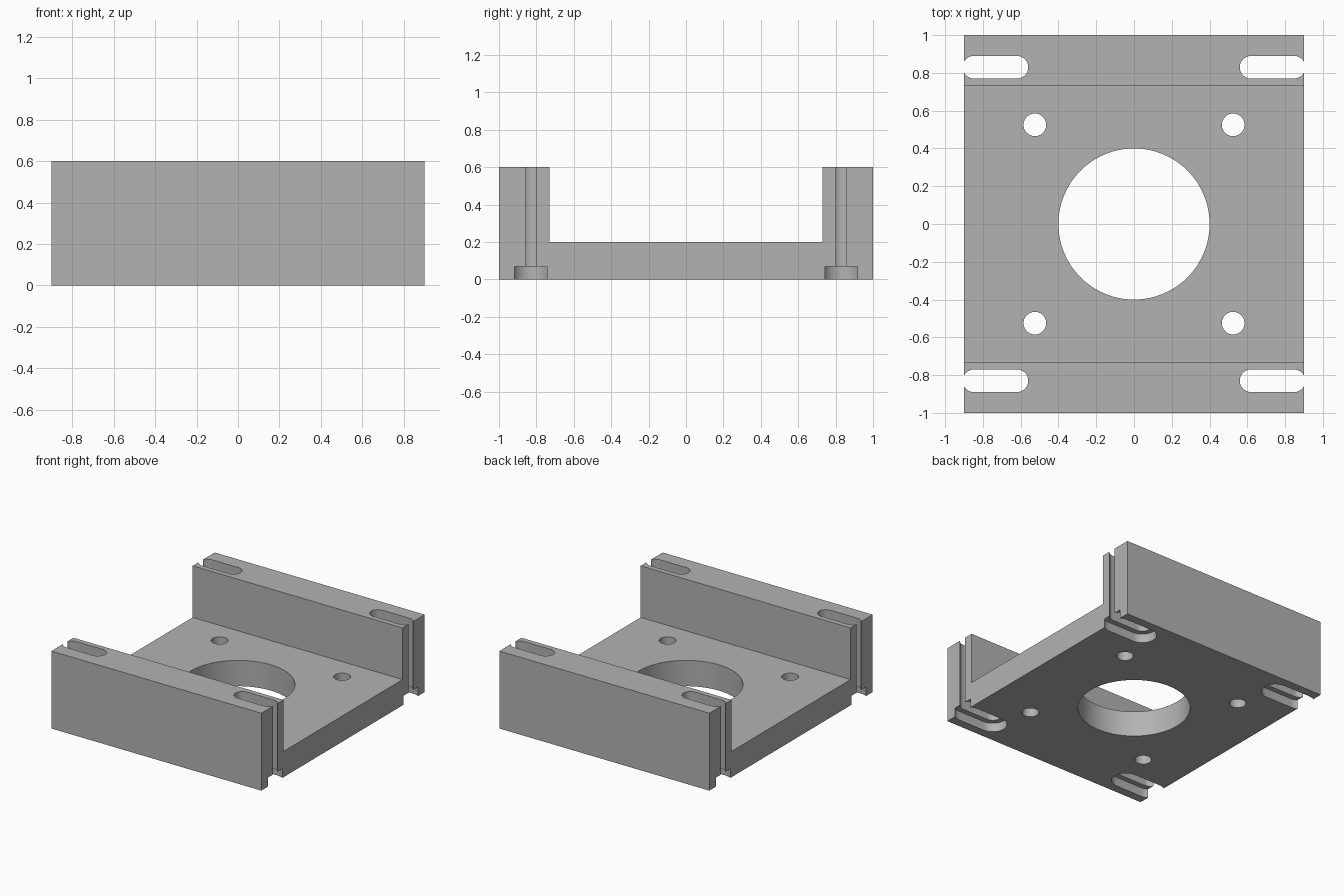
import bpy, bmesh, math

cube = bpy.data.objects.get("Cube")
if cube:
    bpy.data.objects.remove(cube, do_unlink=True)

grey = bpy.data.materials.new("machined grey")
grey.use_nodes = True
colour = (0.45, 0.45, 0.45, 1)
grey.diffuse_color = colour
grey.node_tree.nodes["Principled BSDF"].inputs["Base Color"].default_value = colour


def extrude(name, points, offset):
    """Solid made by sweeping a closed outline along an offset."""
    bm = bmesh.new()
    face = bm.faces.new([bm.verts.new(p) for p in points])
    moved = bmesh.ops.extrude_face_region(bm, geom=[face])["geom"]
    verts = [v for v in moved if isinstance(v, bmesh.types.BMVert)]
    bmesh.ops.translate(bm, verts=verts, vec=offset)
    bmesh.ops.recalc_face_normals(bm, faces=bm.faces[:])
    mesh = bpy.data.meshes.new(name)
    bm.to_mesh(mesh)
    bm.free()
    mesh.materials.append(grey)
    obj = bpy.data.objects.new(name, mesh)
    bpy.context.collection.objects.link(obj)
    return obj


def arc(x, y, r, z, start, end, steps):
    angles = [start + (end - start) * i / steps for i in range(steps + 1)]
    return [(x + r * math.cos(a), y + r * math.sin(a), z) for a in angles]


def hole(name, x, y, r, steps):
    outline = arc(x, y, r, -0.1, 0, math.tau, steps)[:-1]
    return extrude(name, outline, (0, 0, 1))


def slot(name, x1, x2, y, r, top):
    h = math.pi / 2
    outline = arc(x2, y, r, -0.1, -h, h, 24) + arc(x1, y, r, -0.1, h, 3 * h, 24)
    return extrude(name, outline, (0, 0, top + 0.1))


# U-shaped bracket body
W, D, H, INNER, FLOOR = 0.9, 1.0, 0.6, 0.73, 0.2
profile = [(-D, 0), (D, 0), (D, H), (INNER, H), (INNER, FLOOR),
           (-INNER, FLOOR), (-INNER, H), (-D, H)]
body = extrude("motor_bracket", [(-W, y, z) for y, z in profile], (2 * W, 0, 0))

# Central bore, screw holes, and mounting slots with wider recesses underneath
cutters = [hole("bore_cutter", 0, 0, 0.4, 96)]
for sx in (-1, 1):
    for sy in (-1, 1):
        x1, x2 = sorted((sx * 0.62, sx * 0.847))
        cutters += [
            hole("screw_hole_cutter", sx * 0.525, sy * 0.525, 0.06, 40),
            slot("slot_cutter", x1, x2, sy * 0.83, 0.06, 0.9),
            slot("slot_recess_cutter", x1, x2, sy * 0.83, 0.102, 0.07),
        ]

bpy.ops.object.select_all(action="DESELECT")
body.select_set(True)
bpy.context.view_layer.objects.active = body
for cutter in cutters:
    cutter.hide_render = True
    mod = body.modifiers.new("cut", "BOOLEAN")
    mod.operation = "DIFFERENCE"
    mod.solver = "EXACT"
    mod.object = cutter
    bpy.ops.object.modifier_apply(modifier=mod.name)
    bpy.data.objects.remove(cutter, do_unlink=True)

bpy.ops.object.shade_smooth_by_angle(angle=math.radians(30))
